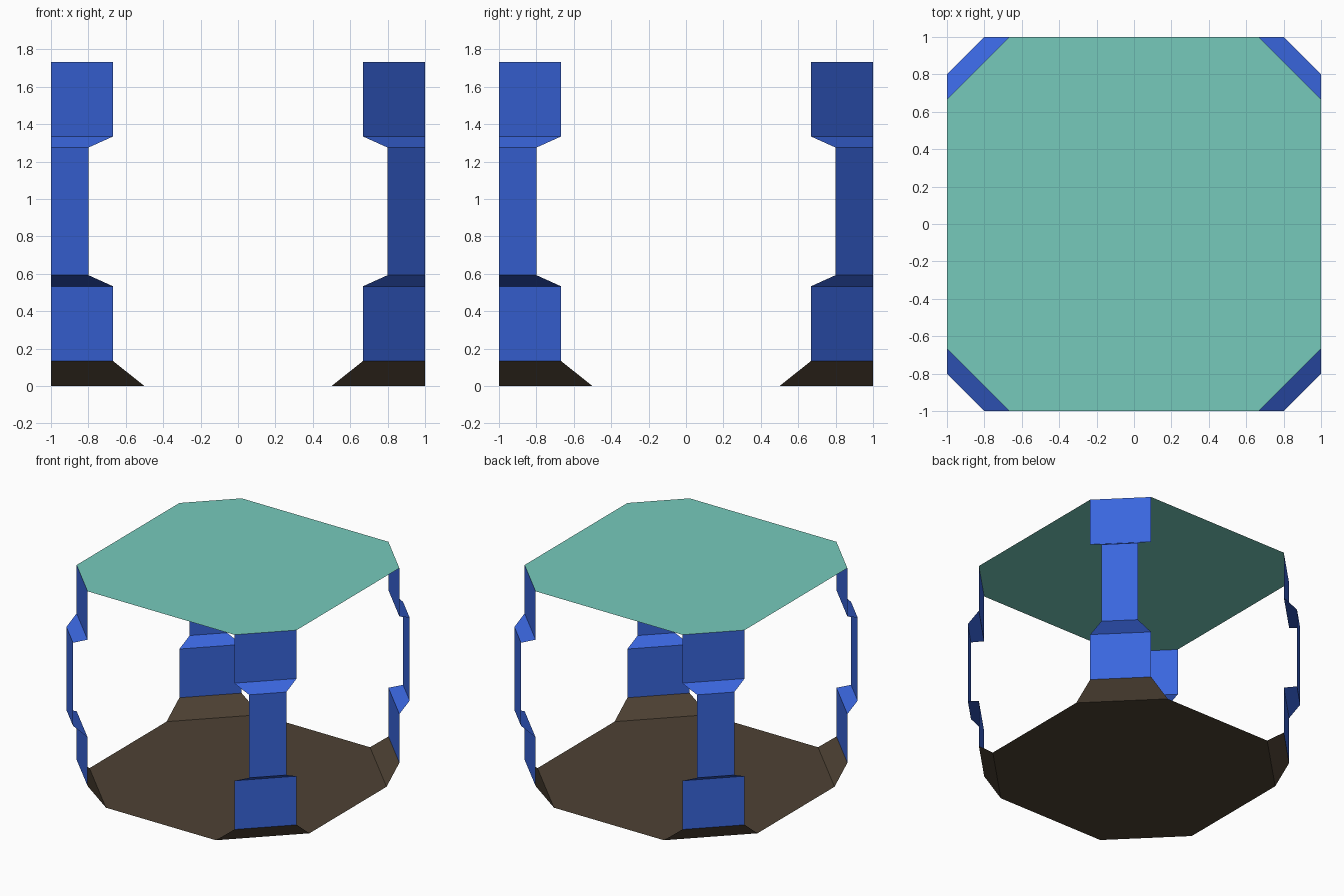
import bpy, bmesh
from mathutils import Matrix
from math import pi

if "Cube" in bpy.data.objects:
    bpy.data.objects.remove(bpy.data.objects["Cube"])


def material(name, rgb):
    m = bpy.data.materials.new(name)
    m.diffuse_color = (*rgb, 1)
    m.use_nodes = True
    m.node_tree.nodes["Principled BSDF"].inputs["Base Color"].default_value = m.diffuse_color
    return m


blue = material("blue", (0.042, 0.133, 0.73))
teal = material("teal", (0.18, 0.59, 0.50))
brown = material("brown", (0.076, 0.054, 0.034))


def corner_edge(bm, turn, cut, z):
    """Edge left by trimming one corner of the 2 x 2 square."""
    rot = Matrix.Rotation(turn * pi / 2, 3, 'Z')
    return [bm.verts.new(rot @ v) for v in
            (Matrix(((1, 1 - cut, z), (1 - cut, 1, z))))]


def corner_strip(bm, turn, profile):
    """Strip of quads up one corner; profile lists (corner cut, height)."""
    rows = [corner_edge(bm, turn, c, z) for c, z in profile]
    for (a, b), (d, e) in zip(rows, rows[1:]):
        bm.faces.new((a, b, e, d))
    return rows


def finish(bm, name, mat):
    bmesh.ops.remove_doubles(bm, verts=bm.verts, dist=1e-5)
    mesh = bpy.data.meshes.new(name)
    bm.to_mesh(mesh)
    bm.free()
    mesh.materials.append(mat)
    bpy.context.collection.objects.link(bpy.data.objects.new(name, mesh))


# Floor: octagon with a sloped skirt up to each post
bm = bmesh.new()
ring = []
for i in range(4):
    ring += corner_strip(bm, i, [(0.5, 0), (0.333, 0.133)])[0]
bm.faces.new(ring[::-1])
finish(bm, "floor", brown)

# Corner posts: wide foot, narrow shaft pushed outward, wide head
POST = [(0.333, 0.133), (0.333, 0.533), (0.2, 0.593),
        (0.2, 1.275), (0.333, 1.335), (0.333, 1.733)]
for i in range(4):
    bm = bmesh.new()
    corner_strip(bm, i, POST)
    finish(bm, f"corner_post_{i + 1}", blue)

# Roof: flat octagon
bm = bmesh.new()
ring = []
for i in range(4):
    ring += corner_edge(bm, i, 0.333, 1.733)
bm.faces.new(ring)
finish(bm, "roof", teal)
